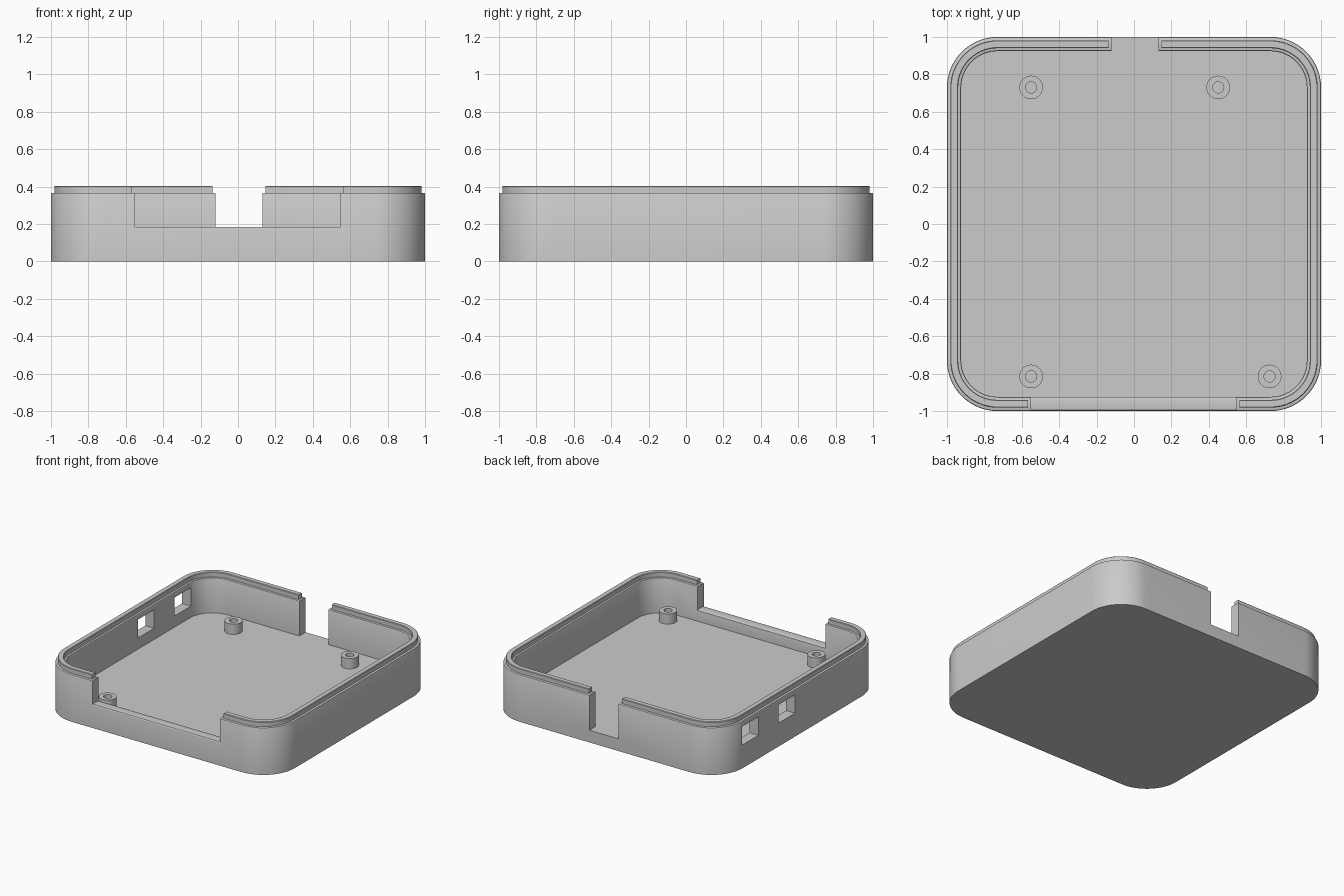
import bpy
import bmesh
from math import cos, sin, pi

if "Cube" in bpy.data.objects:
    bpy.data.objects.remove(bpy.data.objects["Cube"], do_unlink=True)

RADIUS = 0.27          # outer corner radius
WALL = 0.076           # wall thickness
FLOOR, RIM, TOP = 0.095, 0.367, 0.404
SILL = 0.185           # bottom of the front notch and side ports

grey = bpy.data.materials.new("plastic_grey")
grey.use_nodes = True
colour = (0.6, 0.6, 0.6, 1)
grey.diffuse_color = colour
grey.node_tree.nodes["Principled BSDF"].inputs["Base Color"].default_value = colour


def finish(bm, name):
    bmesh.ops.recalc_face_normals(bm, faces=bm.faces)
    mesh = bpy.data.meshes.new(name)
    bm.to_mesh(mesh)
    bm.free()
    mesh.materials.append(grey)
    obj = bpy.data.objects.new(name, mesh)
    bpy.context.collection.objects.link(obj)
    return obj


def loft(name, loops, closed):
    """Bridge equal point loops; join the last to the first, or cap both."""
    bm = bmesh.new()
    rings = [[bm.verts.new(p) for p in loop] for loop in loops]
    pairs = list(zip(rings, rings[1:]))
    if closed:
        pairs.append((rings[-1], rings[0]))
    else:
        bm.faces.new(rings[0])
        bm.faces.new(rings[-1])
    for a, b in pairs:
        for i in range(len(a)):
            j = (i + 1) % len(a)
            bm.faces.new((a[i], a[j], b[j], b[i]))
    return finish(bm, name)


def rounded_square(inset, z, steps=16):
    c, r = 1 - RADIUS, RADIUS - inset
    points = []
    for k, (sx, sy) in enumerate([(1, 1), (-1, 1), (-1, -1), (1, -1)]):
        for i in range(steps + 1):
            a = (k + i / steps) * pi / 2
            points.append((sx * c + r * cos(a), sy * c + r * sin(a), z))
    return points


def circle(x, y, r, z, steps=32):
    return [(x + r * cos(2 * pi * i / steps), y + r * sin(2 * pi * i / steps), z)
            for i in range(steps)]


def box(x0, x1, y0, y1, z0, z1):
    loops = [[(x0, y0, z), (x1, y0, z), (x1, y1, z), (x0, y1, z)] for z in (z0, z1)]
    return loft("cutter", loops, False)


def cut(target, cutter):
    cutter.hide_render = True
    mod = target.modifiers.new("cut", "BOOLEAN")
    mod.operation = "DIFFERENCE"
    mod.solver = "EXACT"
    mod.object = cutter
    bpy.context.view_layer.objects.active = target
    bpy.ops.object.modifier_apply(modifier=mod.name)
    bpy.data.objects.remove(cutter, do_unlink=True)


def smooth(obj):
    bpy.ops.object.select_all(action="DESELECT")
    obj.select_set(True)
    bpy.context.view_layer.objects.active = obj
    bpy.ops.object.shade_smooth_by_angle(angle=pi / 6)


# Tray: floor and wall with softened rim edges
e = 0.008
tray_profile = [(0, 0), (0, RIM - e), (e * 0.3, RIM - e * 0.3), (e, RIM),
                (WALL - e, RIM), (WALL - e * 0.3, RIM - e * 0.3),
                (WALL, RIM - e), (WALL, FLOOR)]
tray = loft("tray", [rounded_square(*p) for p in tray_profile], False)

# Front notch with a rounded sill
b = 0.012
arc = [(b * (1 - cos(t)), b * (1 - sin(t))) for t in (0, pi / 6, pi / 3, pi / 2)]
outer, inner = -1.001, -1 + WALL + 0.001
section = [(-1.2, SILL - b)]
section += [(outer + d, SILL - h) for d, h in arc]
section += [(inner - d, SILL - h) for d, h in reversed(arc)]
section += [(-0.85, SILL - b), (-0.85, 0.6), (-1.2, 0.6)]
cut(tray, loft("cutter", [[(x, y, z) for y, z in section] for x in (-0.55, 0.547)], False))

# Back slot down to the floor, and two square ports in the right wall
cut(tray, box(-0.12, 0.13, 0.88, 1.2, FLOOR, 0.6))
for y in (0.09, 0.54):
    cut(tray, box(-1.2, -0.85, y, y + 0.2, SILL - 0.003, SILL + 0.14))
smooth(tray)

# Locating lip on the rim, broken at both openings
c = 0.004
lip_profile = [(0.018, RIM - 0.02), (0.018, TOP - c), (0.018 + c, TOP),
               (0.06 - c, TOP), (0.06, TOP - c), (0.06, RIM - 0.02)]
lip = loft("rim_lip", [rounded_square(*p) for p in lip_profile], True)
cut(lip, box(-0.566, 0.564, -1.2, -0.85, 0.3, 0.6))
cut(lip, box(-0.136, 0.148, 0.85, 1.2, 0.3, 0.6))
smooth(lip)

# Hollow mounting posts
post_top = 0.175
for name, x, y in [("post_front_right", -0.55, -0.815), ("post_front_left", 0.725, -0.815),
                   ("post_back_right", -0.55, 0.73), ("post_back_left", 0.45, 0.73)]:
    profile = [(0.063, FLOOR - 0.01), (0.063, post_top),
               (0.03, post_top), (0.03, FLOOR - 0.01)]
    smooth(loft(name, [circle(x, y, r, z) for r, z in profile], True))
